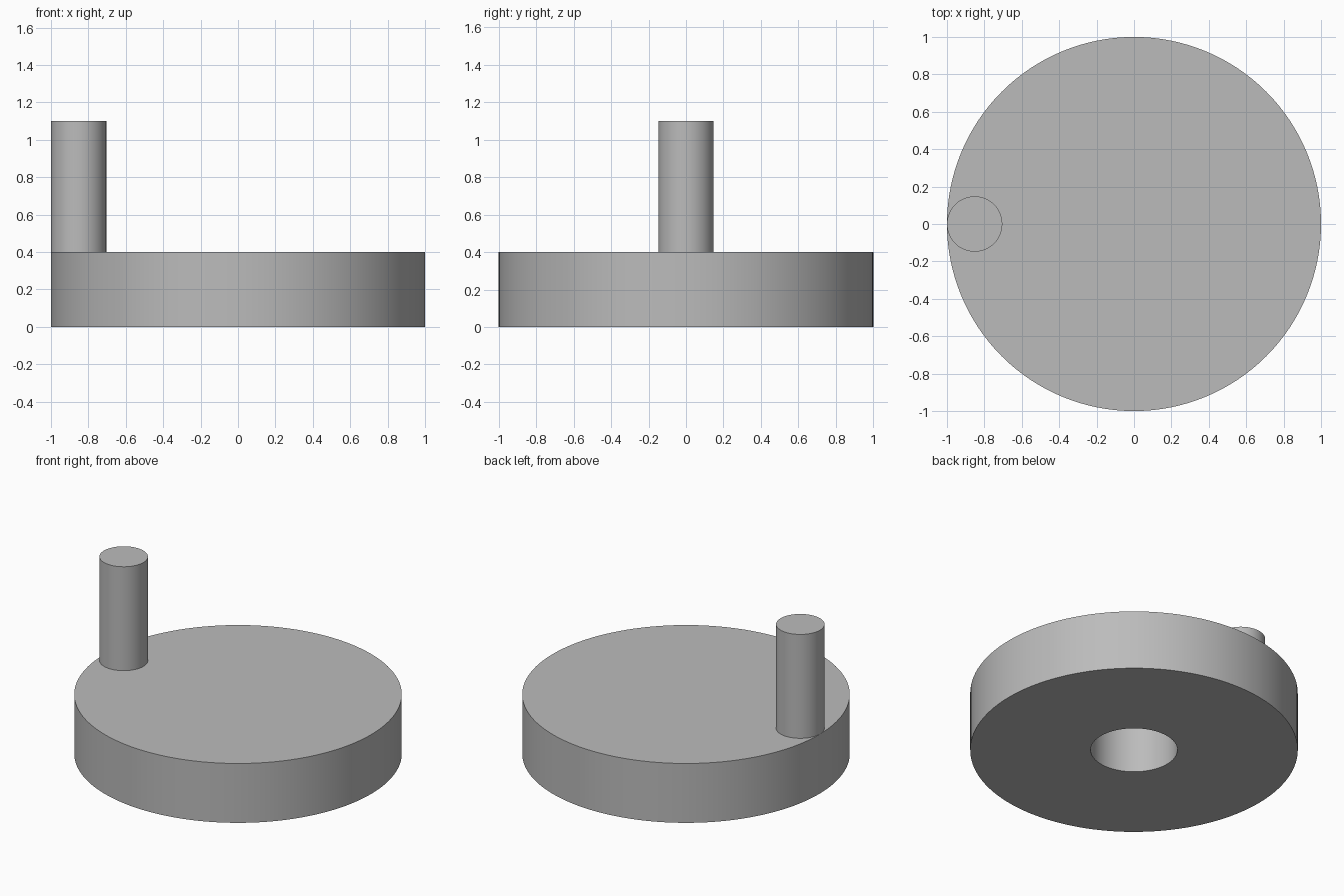
import bpy
import bmesh
import math

cube = bpy.data.objects.get("Cube")
if cube:
    bpy.data.objects.remove(cube, do_unlink=True)

grey = bpy.data.materials.new("plain grey")
grey.use_nodes = True
colour = (0.5, 0.5, 0.5, 1)
grey.diffuse_color = colour
grey.node_tree.nodes["Principled BSDF"].inputs["Base Color"].default_value = colour


def turned_part(name, profile, x=0.0, steps=96):
    """Spin a closed (radius, height) profile about the vertical axis."""
    bm = bmesh.new()
    verts = [bm.verts.new((r, 0, z)) for r, z in profile]
    edges = [bm.edges.new(pair) for pair in zip(verts, verts[1:])]
    bmesh.ops.spin(bm, geom=verts + edges, cent=(0, 0, 0), axis=(0, 0, 1),
                   angle=math.tau, steps=steps, use_merge=True)
    bmesh.ops.remove_doubles(bm, verts=bm.verts, dist=0.0001)
    bmesh.ops.recalc_face_normals(bm, faces=bm.faces)
    mesh = bpy.data.meshes.new(name)
    bm.to_mesh(mesh)
    bm.free()
    mesh.materials.append(grey)
    part = bpy.data.objects.new(name, mesh)
    part.location.x = x
    bpy.context.collection.objects.link(part)
    bpy.ops.object.select_all(action="DESELECT")
    part.select_set(True)
    bpy.context.view_layer.objects.active = part
    bpy.ops.object.shade_smooth_by_angle(angle=math.radians(30))
    return part


# Disc with a blind shaft hole in its underside
disc_radius, disc_height = 1.0, 0.4
hole_radius, hole_depth = 0.265, 0.33
turned_part("wheel_disc", [
    (0, hole_depth), (hole_radius, hole_depth), (hole_radius, 0),
    (disc_radius, 0), (disc_radius, disc_height), (0, disc_height)], steps=128)

# Upright crank pin, flush with the rim
pin_radius, pin_top = 0.148, 1.1
turned_part("crank_pin", [
    (0, disc_height), (pin_radius, disc_height),
    (pin_radius, pin_top), (0, pin_top)], x=pin_radius - disc_radius, steps=64)
